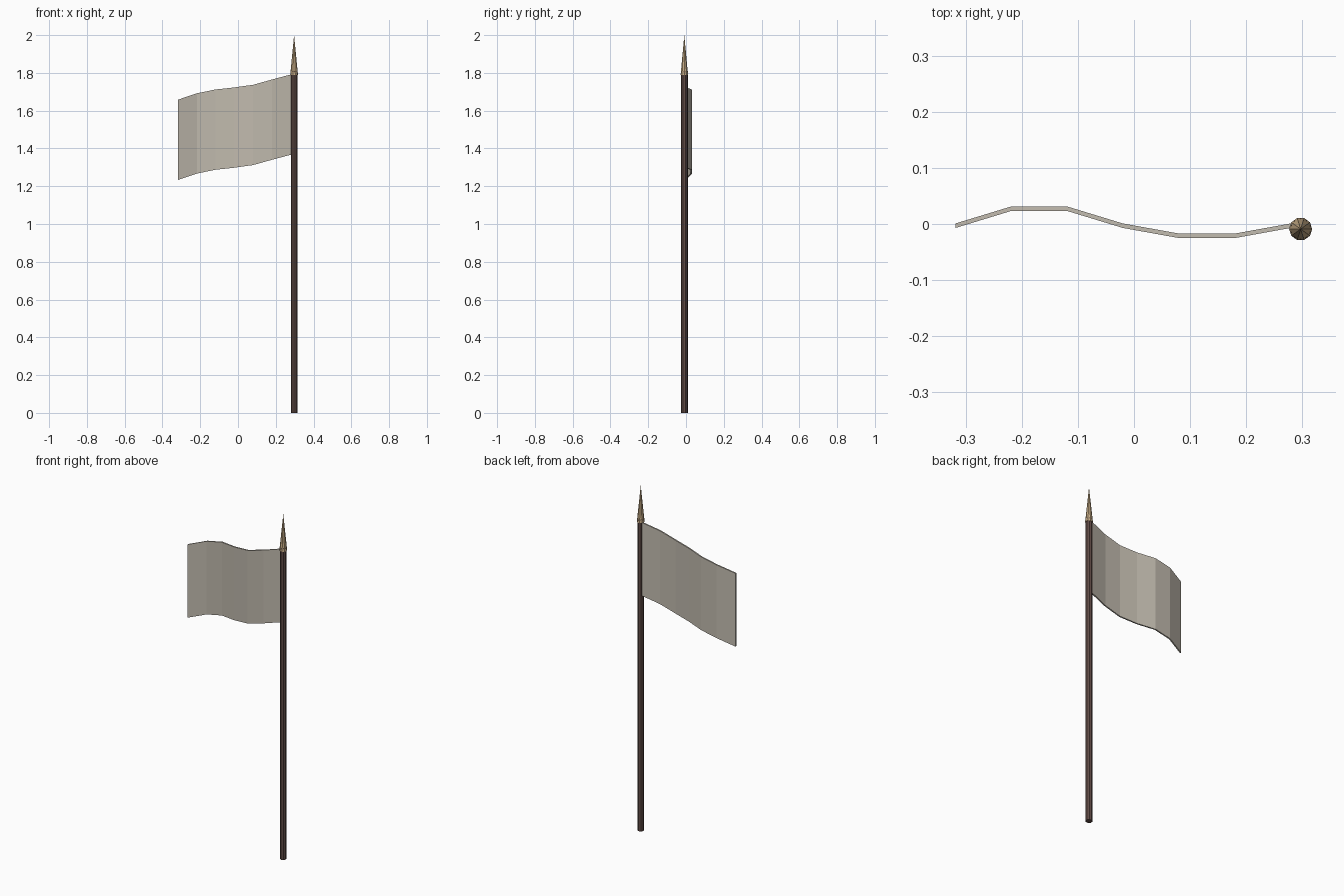
import bpy, bmesh, math
from mathutils import Matrix

if "Cube" in bpy.data.objects:
    bpy.data.objects.remove(bpy.data.objects["Cube"])

PX, PY = 0.297, -0.009  # pole axis


def mat(name, rgb):
    m = bpy.data.materials.new(name)
    m.diffuse_color = (*rgb, 1)
    m.use_nodes = True
    m.node_tree.nodes["Principled BSDF"].inputs["Base Color"].default_value = m.diffuse_color
    return m


def add(name, bm, m):
    bmesh.ops.recalc_face_normals(bm, faces=bm.faces)
    me = bpy.data.meshes.new(name)
    bm.to_mesh(me)
    bm.free()
    me.materials.append(m)
    ob = bpy.data.objects.new(name, me)
    bpy.context.collection.objects.link(ob)
    return ob


def cone(name, r1, r2, z0, z1, sides, turn, m):
    bm = bmesh.new()
    bmesh.ops.create_cone(
        bm, cap_ends=True, segments=sides, radius1=r1, radius2=r2, depth=z1 - z0,
        matrix=Matrix.Translation((PX, PY, (z0 + z1) / 2)) @ Matrix.Rotation(turn, 4, 'Z'))
    return add(name, bm, m)


wood = mat("dark_wood", (0.115, 0.07, 0.06))
brass = mat("pale_brass", (0.58, 0.42, 0.24))
linen = mat("grey_linen", (0.53, 0.49, 0.42))

# Pole and pointed finial whose base overlaps the pole top
cone("pole", 0.0185, 0.0185, 0, 1.81, 10, 0, wood)
cone("finial", 0.0205, 0, 1.79, 2.0, 10, math.pi / 10, brass)

# Waving flag: (x, y, top z) stations
stations = [(-0.318, -0.003, 1.658), (-0.218, 0.0275, 1.692), (-0.12, 0.0275, 1.712),
            (-0.02, -0.003, 1.723), (0.08, -0.021, 1.737), (0.18, -0.021, 1.765),
            (0.285, -0.002, 1.793)]
H, T = 0.425, 0.004
bm = bmesh.new()
rings = [[bm.verts.new((x, y + dy, z - dz)) for dy, dz in ((-T, 0), (T, 0), (T, H), (-T, H))]
         for x, y, z in stations]
for a, b in zip(rings, rings[1:]):
    for i in range(4):
        j = (i + 1) % 4
        bm.faces.new((a[i], a[j], b[j], b[i]))
bm.faces.new(rings[0])
bm.faces.new(rings[-1])
add("flag_cloth", bm, linen)
